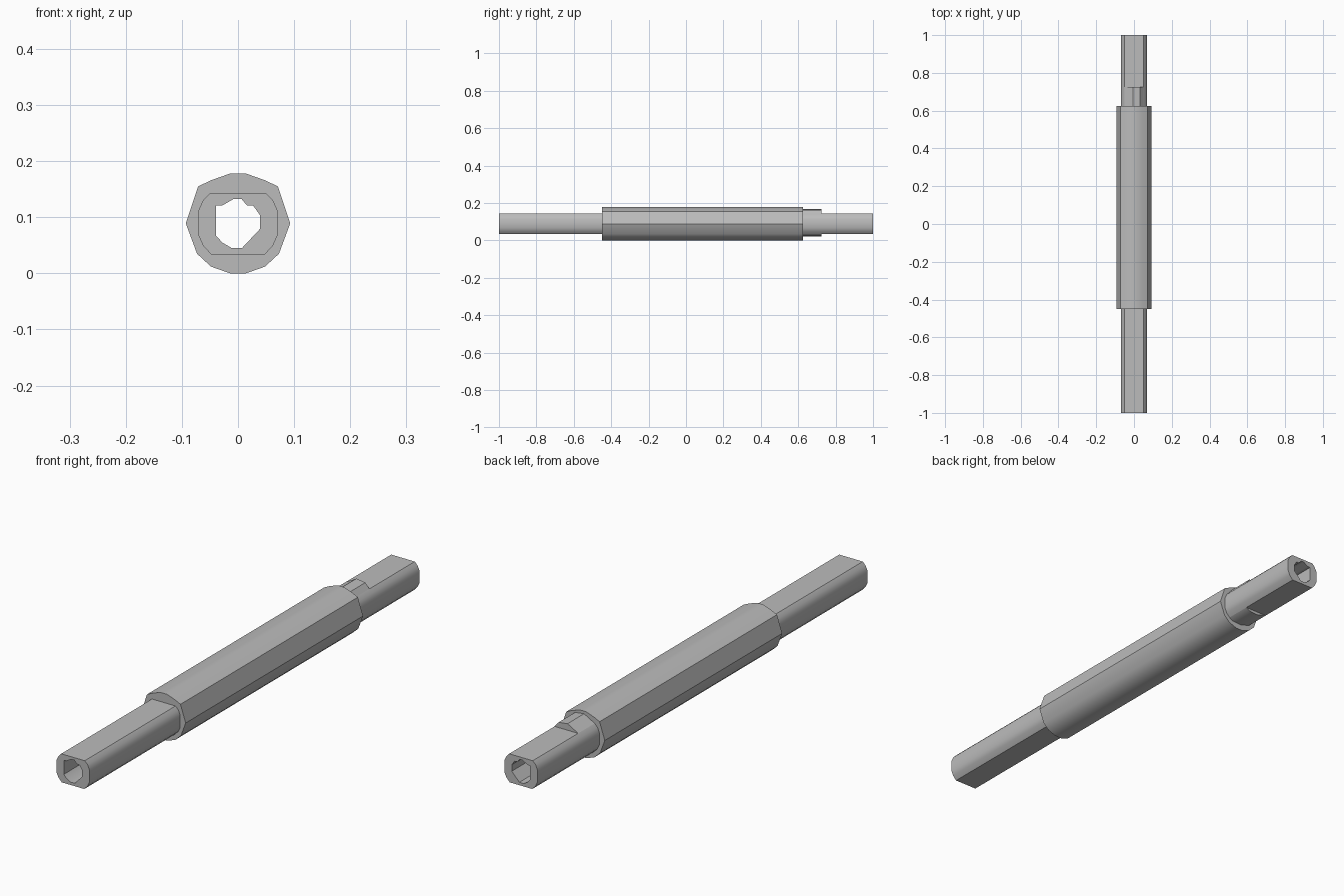
import bpy
import bmesh
from math import radians

cube = bpy.data.objects.get("Cube")
if cube:
    bpy.data.objects.remove(cube)

steel = bpy.data.materials.new("grey steel")
steel.use_nodes = True
grey = (0.5, 0.5, 0.5, 1)
steel.diffuse_color = grey
steel.node_tree.nodes["Principled BSDF"].inputs["Base Color"].default_value = grey


def mirrored(half):
    """Close a half profile (top to bottom, x > 0) across x = 0."""
    return half + [(-x, z) for x, z in reversed(half)]


def extrude_profile(name, start, end, outline, hole=None):
    """Extrude an x-z outline, with an optional hole, along y."""
    bm = bmesh.new()
    for loop in filter(None, (outline, hole)):
        verts = [bm.verts.new((x, start, z)) for x, z in loop]
        for a, b in zip(verts, verts[1:] + verts[:1]):
            bm.edges.new((a, b))
    bmesh.ops.triangle_fill(bm, use_beauty=True, edges=bm.edges[:], normal=(0, -1, 0))
    new = bmesh.ops.extrude_face_region(bm, geom=bm.faces[:], use_keep_orig=True)["geom"]
    moved = [v for v in new if isinstance(v, bmesh.types.BMVert)]
    bmesh.ops.translate(bm, verts=moved, vec=(0, end - start, 0))
    bmesh.ops.recalc_face_normals(bm, faces=bm.faces[:])
    mesh = bpy.data.meshes.new(name)
    bm.to_mesh(mesh)
    bm.free()
    mesh.materials.append(steel)
    obj = bpy.data.objects.new(name, mesh)
    bpy.context.collection.objects.link(obj)
    bpy.ops.object.select_all(action="DESELECT")
    obj.select_set(True)
    bpy.context.view_layer.objects.active = obj
    bpy.ops.object.shade_smooth_by_angle(angle=radians(30))


# Shaft section with flats on top and bottom
shaft = mirrored([(.05, .143), (.062, .131), (.07, .113),
                  (.07, .067), (.062, .049), (.048, .034)])
# Irregular bore running right through the shaft
bore = [(-.007, .133), (.006, .133), (.016, .121), (.027, .121),
        (.039, .104), (.039, .079), (.007, .045), (-.011, .045),
        (-.028, .055), (-.039, .067), (-.039, .121), (-.028, .121)]
# Thick many-sided sleeve
sleeve = mirrored([(.014, .178), (.048, .166), (.071, .155), (.093, .089),
                   (.073, .035), (.048, .012), (.014, 0)])

extrude_profile("hollow_shaft", -1, 1, shaft, bore)
extrude_profile("sleeve", -.45, .625, sleeve, shaft)

# Raised shoulders left between the sleeve and the rear flats
extrude_profile("upper_shoulder", .625, .725,
                [(-.05, .143), (-.005, .168), (.033, .163), (.05, .143)])
extrude_profile("lower_shoulder", .625, .725,
                [(-.048, .034), (-.005, .022), (.033, .025), (.048, .034)])
